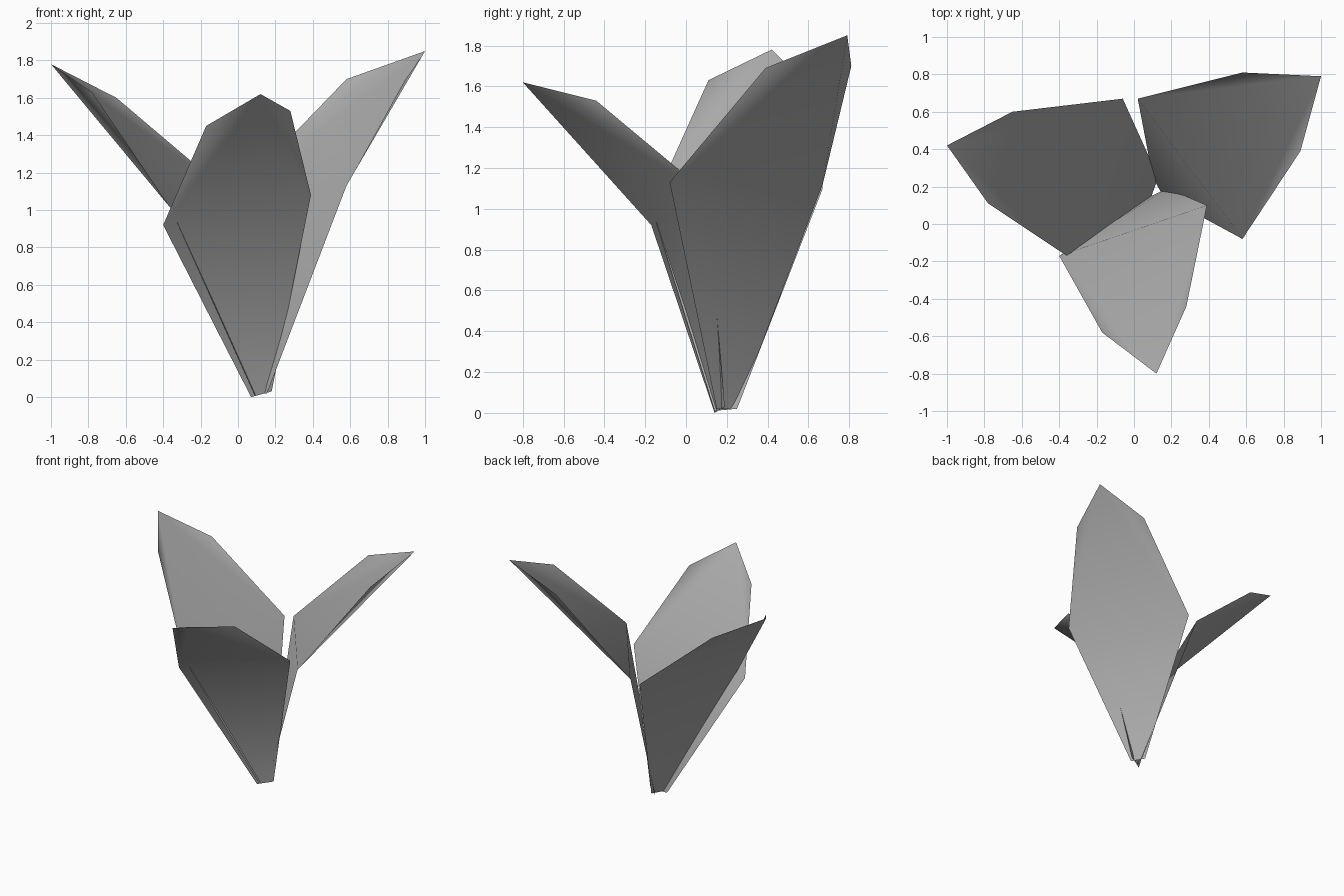
import bpy

cube = bpy.data.objects.get("Cube")
if cube:
    bpy.data.objects.remove(cube, do_unlink=True)

grey = bpy.data.materials.new("leaf_grey")
grey.use_nodes = True
colour = (0.4, 0.4, 0.4, 1)
grey.diffuse_color = colour
grey.node_tree.nodes["Principled BSDF"].inputs["Base Color"].default_value = colour


def leaf(name, base_a, base_b, mid_a, mid_b, side_a, side_b, tip):
    """Thin sheet: steep stem panel, bent blade and two raised side flaps."""
    points = [base_a, base_b, mid_b, mid_a, tip, side_a, side_b]
    faces = [(0, 1, 2, 3), (3, 2, 4), (3, 4, 5), (2, 6, 4)]
    mesh = bpy.data.meshes.new(name)
    mesh.from_pydata(points, [], faces)
    mesh.materials.append(grey)
    mesh.shade_smooth()
    obj = bpy.data.objects.new(name, mesh)
    bpy.context.collection.objects.link(obj)
    return obj


# Three leaves crossing at the foot
leaf("front_leaf",
     (0.18, 0.19, 0.03), (0.07, 0.14, 0.0),
     (0.39, 0.10, 1.08), (-0.40, -0.17, 0.92),
     (0.28, -0.44, 1.53), (-0.17, -0.58, 1.45),
     (0.12, -0.80, 1.62))
leaf("left_leaf",
     (0.10, 0.25, 0.02), (0.155, 0.15, 0.02),
     (0.02, 0.67, 1.12), (0.58, -0.08, 1.13),
     (0.58, 0.81, 1.70), (0.89, 0.39, 1.69),
     (1.0, 0.79, 1.85))
leaf("right_leaf",
     (0.09, 0.14, 0.01), (0.13, 0.25, 0.02),
     (-0.36, -0.17, 1.01), (-0.06, 0.67, 1.10),
     (-0.78, 0.11, 1.63), (-0.65, 0.60, 1.60),
     (-1.0, 0.42, 1.78))
